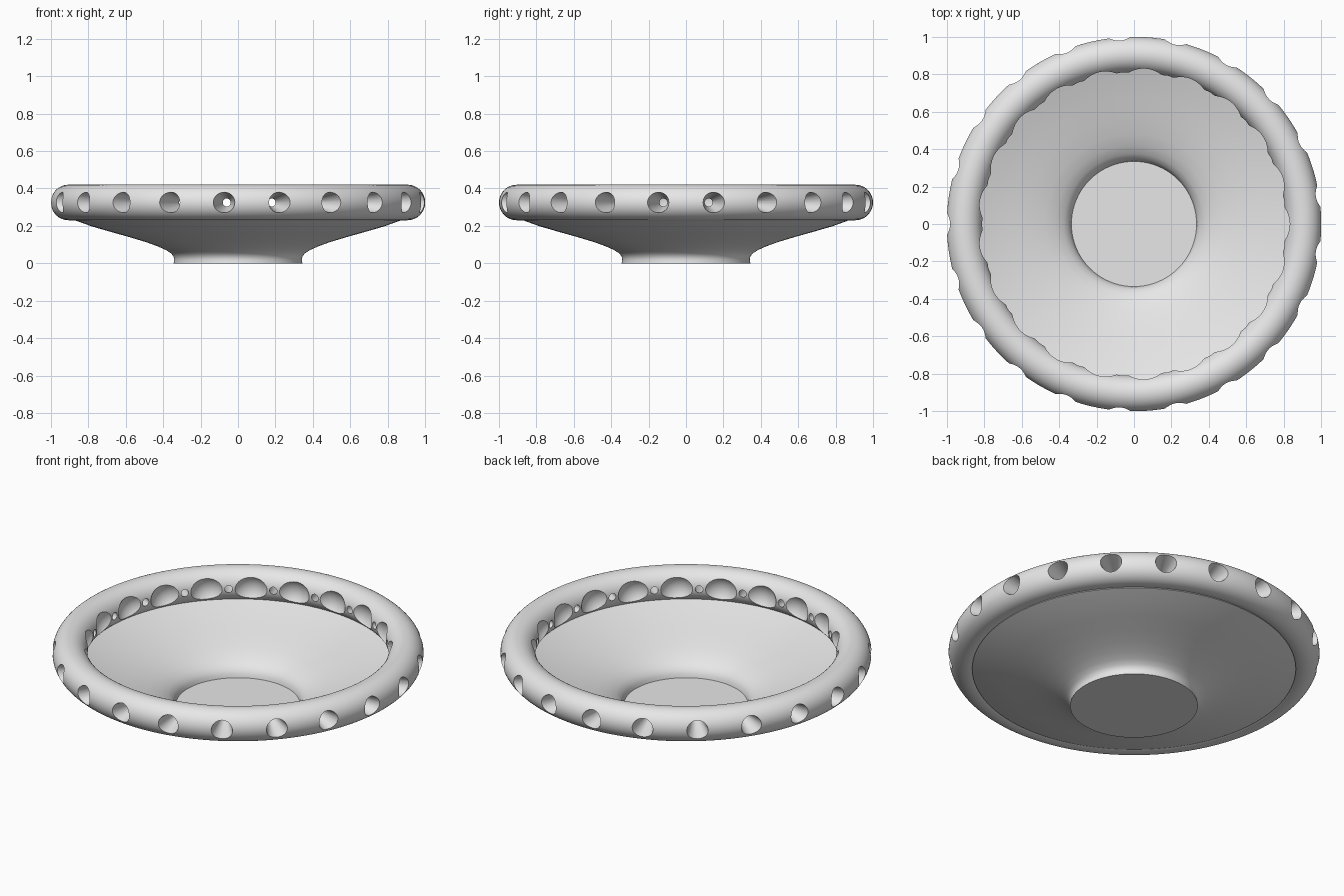
import bpy
import bmesh
from math import cos, sin, pi, radians
from mathutils import Matrix, Vector

default = bpy.data.objects.get("Cube")
if default:
    bpy.data.objects.remove(default, do_unlink=True)

grey = bpy.data.materials.new("plain_grey")
grey.use_nodes = True
grey.diffuse_color = (0.8, 0.8, 0.8, 1)
grey.node_tree.nodes["Principled BSDF"].inputs["Base Color"].default_value = (0.8, 0.8, 0.8, 1)

HOLES = 21
RING_R, TUBE_R, RING_Z = 0.905, 0.095, 0.325


def new_object(name, bm):
    bmesh.ops.recalc_face_normals(bm, faces=bm.faces)
    mesh = bpy.data.meshes.new(name)
    bm.to_mesh(mesh)
    bm.free()
    mesh.materials.append(grey)
    obj = bpy.data.objects.new(name, mesh)
    bpy.context.collection.objects.link(obj)
    return obj


def revolve(name, profile, steps=168, closed=False):
    """Spin an (r, z) profile round the z axis."""
    bm = bmesh.new()
    verts = [bm.verts.new((r, 0, z)) for r, z in profile]
    edges = [bm.edges.new(pair) for pair in zip(verts, verts[1:])]
    if closed:
        edges.append(bm.edges.new((verts[-1], verts[0])))
    bmesh.ops.spin(bm, geom=verts + edges, cent=(0, 0, 0), axis=(0, 0, 1),
                   angle=2 * pi, steps=steps, use_merge=True)
    bmesh.ops.remove_doubles(bm, verts=bm.verts, dist=1e-5)
    return new_object(name, bm)


def smooth(obj, angle):
    bpy.ops.object.select_all(action='DESELECT')
    obj.select_set(True)
    bpy.context.view_layer.objects.active = obj
    bpy.ops.object.shade_smooth_by_angle(angle=radians(angle))


# Dish: flat foot, flared underside, then back down the inside to the floor
underside = [(0, 0), (0.344, 0), (0.341, 0.02), (0.344, 0.036), (0.357, 0.053),
             (0.385, 0.071), (0.43, 0.091), (0.49, 0.113), (0.58, 0.14),
             (0.68, 0.168), (0.78, 0.197), (0.872, 0.23)]
inside = [(0.855, 0.252), (0.77, 0.222), (0.67, 0.191), (0.57, 0.162),
          (0.48, 0.134), (0.42, 0.111), (0.375, 0.086), (0.35, 0.063),
          (0.338, 0.04), (0.334, 0.02), (0, 0.02)]
dish = revolve("dish", underside + inside)
smooth(dish, 35)

# Rim: round tube
circle = [(RING_R + TUBE_R * cos(2 * pi * i / 48), RING_Z + TUBE_R * sin(2 * pi * i / 48))
          for i in range(48)]
rim = revolve("rim", circle, closed=True)

# Cutters: tapered holes through the rim, with round scoops between them inside
bm = bmesh.new()
in_r, out_r = 0.785, 1.05
for k in range(HOLES):
    turn = Matrix.Rotation(pi + 2 * pi * k / HOLES, 4, 'Z')
    place = turn @ Matrix.Translation(((in_r + out_r) / 2, 0, RING_Z)) @ Matrix.Rotation(pi / 2, 4, 'Y')
    bmesh.ops.create_cone(bm, cap_ends=True, segments=32, radius1=0.016, radius2=0.068,
                          depth=out_r - in_r, matrix=place)
    between = Matrix.Rotation(2 * pi * k / HOLES, 4, 'Z')
    bmesh.ops.create_uvsphere(bm, u_segments=40, v_segments=24, radius=0.104,
                              matrix=between @ Matrix.Translation((0.748, 0, RING_Z)))
cutter = new_object("rim_cutter", bm)
cutter.hide_render = True

cut = rim.modifiers.new("holes", 'BOOLEAN')
cut.operation = 'DIFFERENCE'
cut.solver = 'EXACT'
cut.object = cutter
bpy.context.view_layer.update()
graph = bpy.context.evaluated_depsgraph_get()
baked = bpy.data.meshes.new_from_object(rim.evaluated_get(graph))
rim.modifiers.clear()
rim.data = baked
bpy.data.objects.remove(cutter, do_unlink=True)
smooth(rim, 30)
